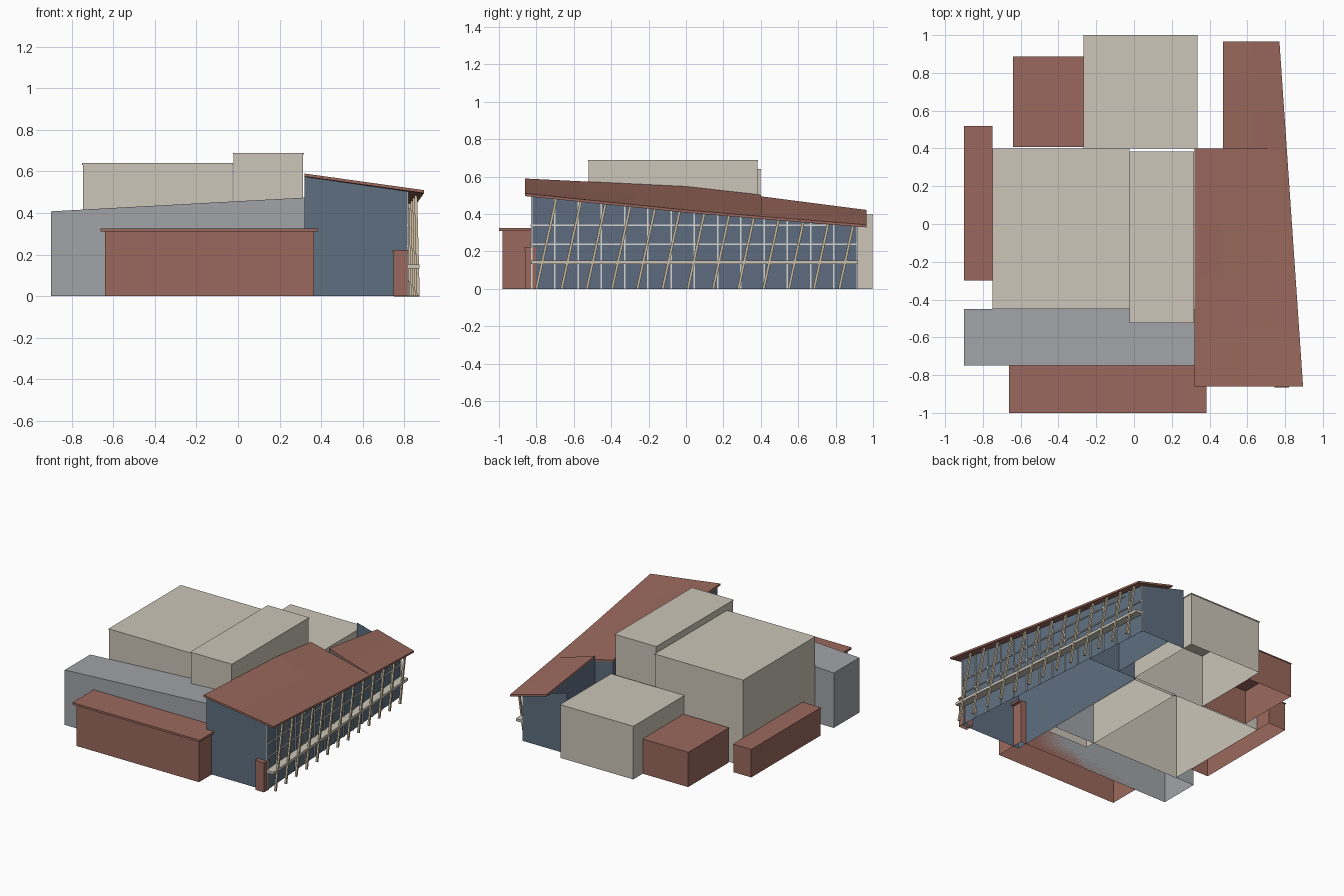
import bpy, bmesh, math
from mathutils import Vector

if "Cube" in bpy.data.objects:
    bpy.data.objects.remove(bpy.data.objects["Cube"])


def material(name, rgb):
    m = bpy.data.materials.new(name)
    lin = [(c / 255 / 12.92) if c < 11 else ((c / 255 + 0.055) / 1.055) ** 2.4 for c in rgb]
    m.diffuse_color = (*lin, 1)
    m.use_nodes = True
    m.node_tree.nodes["Principled BSDF"].inputs["Base Color"].default_value = m.diffuse_color
    return m


BEIGE = material("beige_render", (204, 197, 184))
BRICK = material("red_brick", (155, 105, 93))
GREY = material("grey_cladding", (161, 164, 169))
SLATE = material("slate_blue_glass", (94, 110, 128))
TIMBER = material("pale_timber", (196, 182, 156))
WHITE = material("white_mullion", (214, 214, 210))


def finish(name, bm, mat, recalc=True):
    if recalc:
        bmesh.ops.recalc_face_normals(bm, faces=bm.faces[:])
    me = bpy.data.meshes.new(name)
    bm.to_mesh(me)
    bm.free()
    me.materials.append(mat)
    ob = bpy.data.objects.new(name, me)
    bpy.context.collection.objects.link(ob)
    return ob


def add_box(bm, x0, x1, y0, y1, z0, z1, z1_right=None, floor=True):
    """Box whose top may slope from z1 (left) to z1_right (right)."""
    zr = z1 if z1_right is None else z1_right
    pts = [(x0, y0), (x1, y0), (x1, y1), (x0, y1)]
    lo = [bm.verts.new((x, y, z0)) for x, y in pts]
    hi = [bm.verts.new((x, y, z)) for (x, y), z in zip(pts, (z1, zr, zr, z1))]
    bm.faces.new(hi)
    if floor:
        bm.faces.new(lo[::-1])
    for i in range(4):
        j = (i + 1) % 4
        bm.faces.new((lo[i], lo[j], hi[j], hi[i]))


def block(name, mat, x0, x1, y0, y1, h, h_right=None, cap=0.008, lip=0.003):
    """Building volume, open underneath, with a thin roof cap."""
    bm = bmesh.new()
    add_box(bm, x0, x1, y0, y1, 0, h - cap if cap else h, h_right, floor=False)
    if cap:
        add_box(bm, x0 - lip, x1 + lip, y0 - lip, y1 + lip, h - cap, h)
    return finish(name, bm, mat)


def add_bar(bm, a, b, w):
    """Square bar between two points."""
    a, b = Vector(a), Vector(b)
    d = (b - a).normalized()
    side = d.cross(Vector((1, 0, 0))).normalized() * w / 2
    up = d.cross(side).normalized() * w / 2
    rings = [[bm.verts.new(p + s * side + t * up) for s, t in ((-1, -1), (1, -1), (1, 1), (-1, 1))]
             for p in (a, b)]
    bm.faces.new(rings[0])
    bm.faces.new(rings[1][::-1])
    for i in range(4):
        j = (i + 1) % 4
        bm.faces.new((rings[0][i], rings[0][j], rings[1][j], rings[1][i]))


# Main volumes
block("main_hall", BEIGE, -0.747, -0.026, -0.447, 0.397, 0.64)
block("tall_hall", BEIGE, -0.022, 0.314, -0.522, 0.382, 0.69)
block("rear_hall", BEIGE, -0.264, 0.333, 0.403, 0.997, 0.397)
block("rear_brick_annex", BRICK, -0.637, -0.268, 0.41, 0.885, 0.26)
block("side_brick_annex", BRICK, -0.897, -0.753, -0.297, 0.515, 0.21)
block("grey_front_range", GREY, -0.9, 0.32, -0.75, -0.45, 0.408, 0.474, cap=0)
block("brick_entrance_range", BRICK, -0.64, 0.365, -0.98, -0.75, 0.312, cap=0)
bm = bmesh.new()
add_box(bm, -0.662, 0.385, -1.0, -0.75, 0.31, 0.325)
finish("entrance_roof_slab", bm, BRICK)
block("brick_pier", BRICK, 0.748, 0.817, -0.862, -0.802, 0.222, cap=0.012)

# Twisted wing roof: eave and ridge heights at stations along y
EAVE = [(-0.86, 0.51), (0.0, 0.422), (0.4, 0.388), (0.965, 0.343)]
RIDGE = [(-0.86, 0.59), (0.0, 0.548), (0.4, 0.503)]
REAR_RIDGE = [(0.4, 0.495), (0.965, 0.422)]
THICK = 0.014


def interp(table, y):
    for (a, za), (b, zb) in zip(table, table[1:]):
        if y <= b:
            break
    return za + (zb - za) * (y - a) / (b - a)


def eave_x(y):
    return 0.895 - 0.0685 * (y + 0.86)


def glass_x(y):
    return 0.815 - 0.0685 * (y + 0.83)


def roof_z(x, y, rear=False):
    left, table = (0.47, REAR_RIDGE) if rear else (0.32, RIDGE)
    t = (x - left) / (eave_x(y) - left)
    return interp(table, y) * (1 - t) + interp(EAVE, y) * t


def roof(name, left, stations, rear):
    bm = bmesh.new()
    rows = []
    for y in stations:
        xs = [left + (eave_x(y) - left) * i / 4 for i in range(5)]
        rows.append([bm.verts.new((x, y, roof_z(x, y, rear))) for x in xs])
    for r, s in zip(rows, rows[1:]):
        for i in range(4):
            bm.faces.new((r[i], r[i + 1], s[i + 1], s[i]))
    ext = bmesh.ops.extrude_face_region(bm, geom=bm.faces[:])
    for v in ext["geom"]:
        if isinstance(v, bmesh.types.BMVert):
            v.co.z -= THICK
    finish(name, bm, BRICK)


roof("wing_roof", 0.32, [-0.86, -0.57, -0.28, 0.0, 0.2, 0.4], False)
roof("wing_rear_roof", 0.47, [0.4, 0.6, 0.78, 0.965], True)

# Wing walls: single sheets that stop under the roof
bm = bmesh.new()


def wall(points, rear=False):
    lo = [bm.verts.new((x, y, 0)) for x, y in points]
    hi = [bm.verts.new((x, y, roof_z(x, y, rear) - THICK * 0.8)) for x, y in points]
    for i in range(len(points) - 1):
        bm.faces.new((lo[i], lo[i + 1], hi[i + 1], hi[i]))


wall([(0.321, 0.4), (0.321, 0.0), (0.321, -0.83), (glass_x(-0.83), -0.83),
      (glass_x(0), 0.0), (glass_x(0.4), 0.4)])
wall([(0.47, 0.399), (0.321, 0.399)])
wall([(glass_x(0.4), 0.4), (glass_x(0.92), 0.92), (0.47, 0.92), (0.336, 0.92)], True)
wall([(0.47, 0.92), (0.47, 0.4)], True)
wall([(0.47, 0.401), (glass_x(0.4), 0.401)], True)
finish("wing_walls", bm, SLATE, recalc=False)

# Mullion grid on the glazed side
bm = bmesh.new()
for i in range(15):
    y = -0.825 + i * 1.74 / 14
    x = glass_x(y) + 0.003
    add_bar(bm, (x, y, 0), (x, y, roof_z(x, y, y > 0.4) - THICK), 0.008)
for z, end in ((0.24, 0.92), (0.34, 0.75)):
    add_bar(bm, (glass_x(-0.83) + 0.003, -0.83, z), (glass_x(end) + 0.003, end, z), 0.008)
finish("glazing_mullions", bm, WHITE)

# Walkway along the glass
bm = bmesh.new()
add_box(bm, 0, 0.058, -0.83, 0.92, 0.133, 0.152)
for v in bm.verts:
    v.co.x += glass_x(v.co.y)
finish("walkway", bm, BEIGE)

# Leaning struts carrying the eave
bm = bmesh.new()
for i in range(13):
    y = -0.80 + i * 0.135
    top_y = min(y + 0.22 * (interp(EAVE, y) - 0.02), 0.93)
    x0, x1 = glass_x(y) + 0.055, glass_x(top_y) + 0.05
    add_bar(bm, (x0, y, 0), (x1, top_y, roof_z(x1, top_y, top_y > 0.4) - THICK), 0.014)
finish("leaning_struts", bm, TIMBER)
